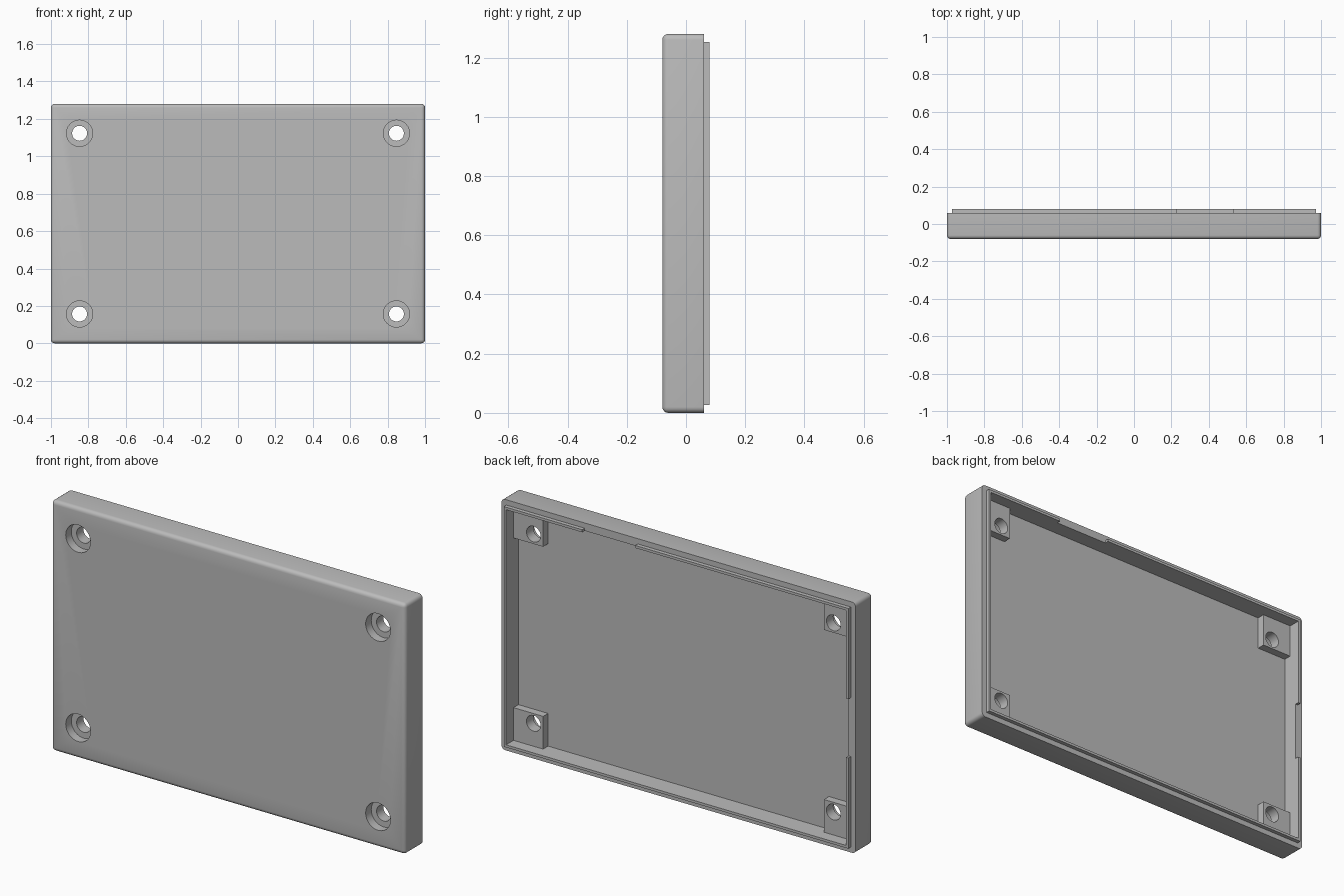
import bpy
import bmesh
import math
from mathutils import Matrix, Vector

if "Cube" in bpy.data.objects:
    bpy.data.objects.remove(bpy.data.objects["Cube"], do_unlink=True)

GREY = (0.5, 0.5, 0.5, 1)
grey = bpy.data.materials.new("plain grey")
grey.use_nodes = True
grey.diffuse_color = GREY
grey.node_tree.nodes["Principled BSDF"].inputs["Base Color"].default_value = GREY

HEIGHT = 1.28
FRONT, FLOOR, BOSS_TOP, RIM, BACK = -0.08, -0.02, 0.02, 0.06, 0.08
STEP, WALL, BOSS = 0.027, 0.04, 0.207     # insets from the outer edge
BORE_DEPTH = 0.045
HOLE_R, BORE_R, ROUND = 0.04, 0.07, 0.02


def finish(name, bm):
    mesh = bpy.data.meshes.new(name)
    bm.to_mesh(mesh)
    bm.free()
    obj = bpy.data.objects.new(name, mesh)
    bpy.context.collection.objects.link(obj)
    mesh.materials.append(grey)
    return obj


def box(name, x0, x1, y0, y1, z0, z1, rounded=False):
    bm = bmesh.new()
    size = (x1 - x0, y1 - y0, z1 - z0)
    centre = Vector((x0 + x1, y0 + y1, z0 + z1)) / 2
    bmesh.ops.create_cube(bm, size=1, matrix=Matrix.Translation(centre) @ Matrix.Diagonal((*size, 1)))
    if rounded:
        # Every edge except those around the open back
        edges = [e for e in bm.edges if min(v.co.y for v in e.verts) < y0 + 0.001]
        bmesh.ops.bevel(bm, geom=edges, offset=ROUND, segments=4, profile=0.5, affect='EDGES')
    return finish(name, bm)


def cylinder(name, radius, x, z, y0, y1):
    bm = bmesh.new()
    place = Matrix.Translation((x, (y0 + y1) / 2, z)) @ Matrix.Rotation(math.pi / 2, 4, 'X')
    bmesh.ops.create_cone(bm, cap_ends=True, segments=48, radius1=radius, radius2=radius,
                          depth=y1 - y0, matrix=place)
    return finish(name, bm)


def cut(target, cutter):
    bpy.context.view_layer.objects.active = target
    mod = target.modifiers.new("cut", 'BOOLEAN')
    mod.operation = 'DIFFERENCE'
    mod.solver = 'EXACT'
    mod.object = cutter
    bpy.ops.object.modifier_apply(modifier=mod.name)


def discard(obj):
    bpy.data.objects.remove(obj, do_unlink=True)


# Rounded tray with a hollow open at the back
tray = box("tray", -1, 1, FRONT, RIM, 0, HEIGHT, rounded=True)
hollow = box("hollow_cutter", WALL - 1, 1 - WALL, FLOOR, BACK + 0.1, WALL, HEIGHT - WALL)
cut(tray, hollow)
discard(hollow)
parts = [tray]

# Corner bosses, with counterbored screw holes through boss and tray
for side, sx in (("left", 1), ("right", -1)):
    for level, z in (("lower", 0.157), ("upper", HEIGHT - 0.157)):
        xs = sorted((sx * (1 - WALL), sx * (1 - BOSS)))
        zs = (WALL, BOSS) if level == "lower" else (HEIGHT - BOSS, HEIGHT - WALL)
        boss = box(f"{level}_{side}_boss", *xs, FLOOR, BOSS_TOP, *zs)
        hole = cylinder("hole_cutter", HOLE_R, sx * 0.847, z, FRONT - 0.1, BACK + 0.1)
        bore = cylinder("bore_cutter", BORE_R, sx * 0.847, z, FRONT - 0.1, FRONT + BORE_DEPTH)
        cut(tray, bore)
        cut(tray, hole)
        cut(boss, hole)
        discard(hole)
        discard(bore)
        parts.append(boss)

# Thin locating lip, broken by a gap on the top and on the right side
OUT, INN = 1 - STEP, 1 - WALL
TOP, TOP_IN = HEIGHT - STEP, HEIGHT - WALL
for name, x0, x1, z0, z1 in (
    ("lip_bottom", -OUT, OUT, STEP, WALL),
    ("lip_left", INN, OUT, WALL, TOP_IN),
    ("lip_top_long", -OUT, 0.23, TOP_IN, TOP),
    ("lip_top_short", 0.53, OUT, TOP_IN, TOP),
    ("lip_right_lower", -OUT, -INN, WALL, 0.49),
    ("lip_right_upper", -OUT, -INN, 0.79, TOP_IN),
):
    parts.append(box(name, x0, x1, RIM, BACK, z0, z1))

# Smooth the rounded edges and holes, keep corners crisp
bpy.ops.object.select_all(action='DESELECT')
for part in parts:
    part.select_set(True)
bpy.context.view_layer.objects.active = tray
bpy.ops.object.shade_smooth_by_angle(angle=math.radians(30))
